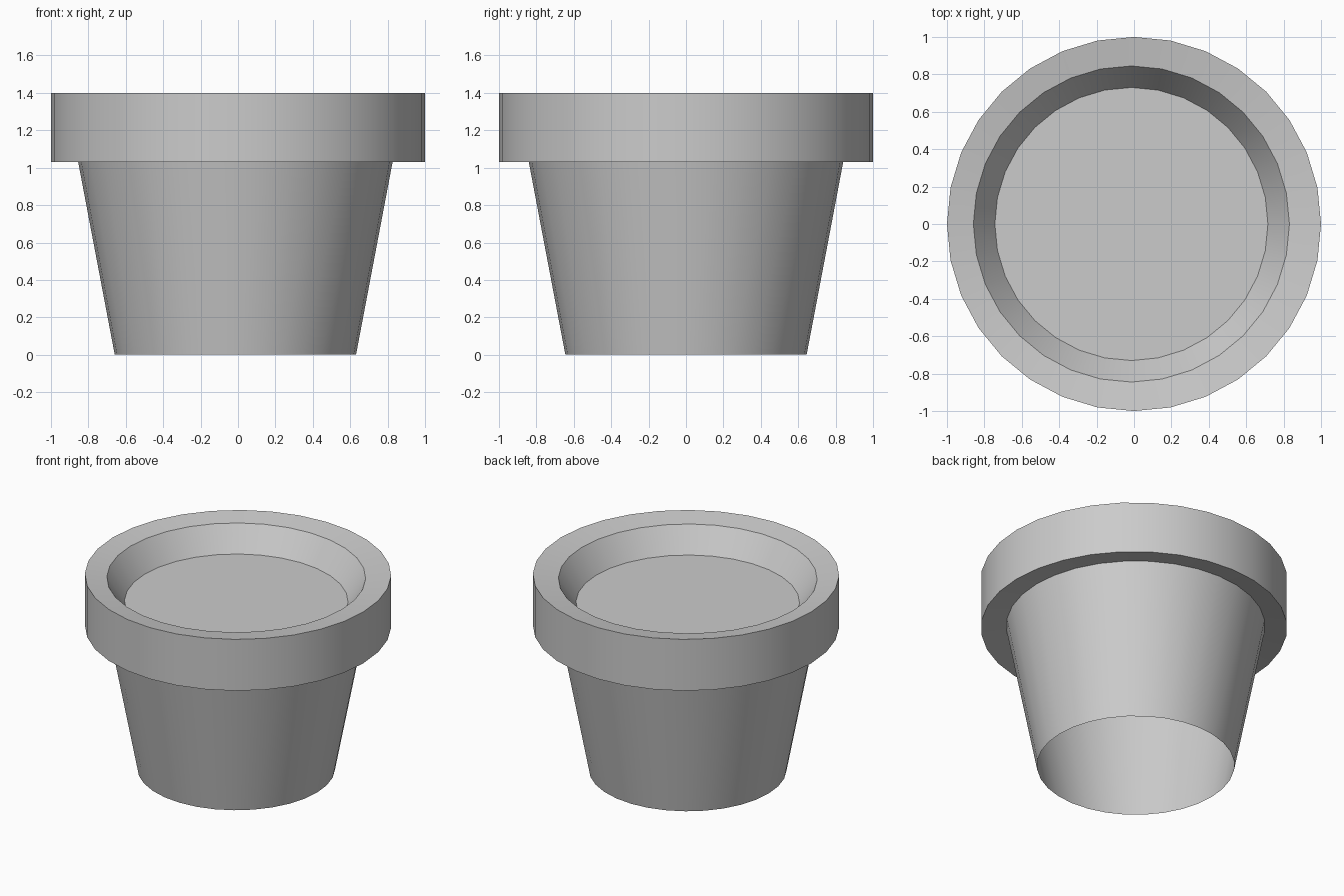
import bpy, bmesh
from math import cos, sin, tau, radians

if "Cube" in bpy.data.objects:
    bpy.data.objects.remove(bpy.data.objects["Cube"])

SIDES = 32
INNER_X = -0.014   # the body and opening sit slightly off the rim's centre


def lathe(name, profile, cap=False):
    """Spin (radius, z, centre_x) points into a surface; optionally cap the last ring."""
    bm = bmesh.new()
    rings = [[bm.verts.new((cx + r * cos(tau * i / SIDES), r * sin(tau * i / SIDES), z))
              for i in range(SIDES)] for r, z, cx in profile]
    for a, b in zip(rings, rings[1:]):
        for i in range(SIDES):
            j = (i + 1) % SIDES
            bm.faces.new((a[i], a[j], b[j], b[i]))
    if cap:
        bm.faces.new(rings[-1])
    mesh = bpy.data.meshes.new(name)
    bm.to_mesh(mesh)
    bm.free()
    obj = bpy.data.objects.new(name, mesh)
    bpy.context.collection.objects.link(obj)
    bpy.ops.object.select_all(action='DESELECT')
    obj.select_set(True)
    bpy.context.view_layer.objects.active = obj
    bpy.ops.object.shade_smooth_by_angle(angle=radians(30))
    return obj


# Tapered body, open at the bottom
lathe("pot_body", [(0.645, 0.0, INNER_X), (0.845, 1.054, INNER_X)])

# Heavy rim: underside, outer band, slightly dished top
lathe("pot_rim", [(0.845, 1.054, INNER_X), (1.0, 1.03, 0),
                  (1.0, 1.4, 0), (0.845, 1.375, INNER_X)])

# Sloping inner wall closed by the flat soil surface
lathe("inner_wall_and_soil", [(0.845, 1.375, INNER_X), (0.73, 1.205, INNER_X)], cap=True)
